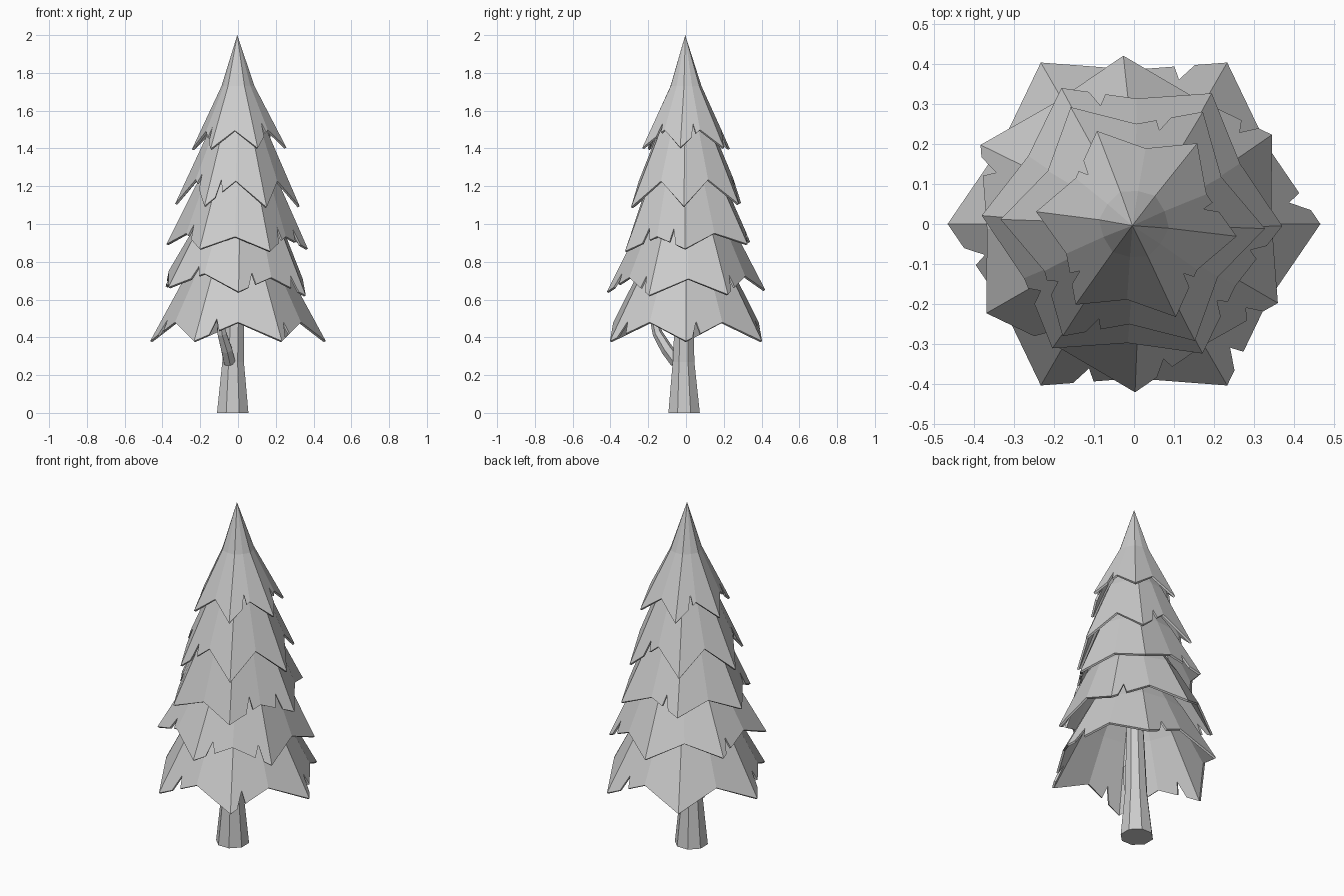
import bpy, bmesh
from math import sin, cos, radians, pi
from mathutils import Vector

cube = bpy.data.objects.get("Cube")
if cube:
    bpy.data.objects.remove(cube, do_unlink=True)

# One plain colour for the whole tree
GREY = (0.6, 0.6, 0.6, 1)
grey = bpy.data.materials.new("plain_grey")
grey.use_nodes = True
grey.diffuse_color = GREY
grey.node_tree.nodes["Principled BSDF"].inputs["Base Color"].default_value = GREY


def make_object(name, bm):
    bmesh.ops.recalc_face_normals(bm, faces=bm.faces)
    mesh = bpy.data.meshes.new(name)
    bm.to_mesh(mesh)
    bm.free()
    mesh.materials.append(grey)
    obj = bpy.data.objects.new(name, mesh)
    bpy.context.collection.objects.link(obj)
    return obj


def polar(centre, angle, radius, z):
    a = radians(angle)
    return Vector((centre[0] + radius * cos(a), centre[1] + radius * sin(a), z))


def foliage_tier(name, centre, turn, tip, valley, waist, apex, tilt, notches):
    """Star-edged cone shell; tip, valley and waist are (radius, height)."""
    bm = bmesh.new()
    rim, mid = [], []
    for k in range(12):
        p = polar(centre, turn + 30 * k, *(valley if k % 2 else tip))
        p.z += tilt[0] * p.x + tilt[1] * p.y
        rim.append(p)
        mid.append(polar((0, 0), turn + 30 * k, waist[0] * (0.94 if k % 2 else 1), waist[1]))
    rim_verts = [bm.verts.new(p) for p in rim]
    mid_verts = [bm.verts.new(p) for p in mid]
    top = bm.verts.new((-0.004, -0.004, apex))
    for k in range(12):
        n = (k + 1) % 12
        lower = [rim_verts[k]]
        # Torn V notches cut into the hanging edge
        for angle in notches:
            seg, t = divmod((angle - turn) % 360, 30)
            if seg == k:
                t = min(max(t / 30, 0.25), 0.75)
                edge = rim[k].lerp(rim[n], t)
                inner = edge.lerp(mid[k].lerp(mid[n], t), 0.24)
                for p in (rim[k].lerp(rim[n], t - 0.12), inner, rim[k].lerp(rim[n], t + 0.1)):
                    lower.append(bm.verts.new(p))
        bm.faces.new(lower + [rim_verts[n], mid_verts[n], mid_verts[k]])
        bm.faces.new((mid_verts[k], mid_verts[n], top))
    obj = make_object(name, bm)
    shell = obj.modifiers.new("thickness", 'SOLIDIFY')
    shell.thickness = 0.012
    shell.offset = -1


def tapered_tube(name, sections, sides):
    """Faceted tube through (centre, radius) sections, level or facing the path."""
    bm = bmesh.new()
    rings = []
    for i, (c, r) in enumerate(sections):
        before = Vector(sections[max(i - 1, 0)][0])
        after = Vector(sections[min(i + 1, len(sections) - 1)][0])
        along = (after - before).normalized() if sides < 8 else Vector((0, 0, 1))
        u = along.cross(Vector((0, 1, 0))).normalized()
        v = along.cross(u)
        rings.append([bm.verts.new(Vector(c) + r * (u * cos(a) + v * sin(a)))
                      for a in [2 * pi * (j + 0.5) / sides for j in range(sides)]])
    for low, high in zip(rings, rings[1:]):
        for j in range(sides):
            n = (j + 1) % sides
            bm.faces.new((low[j], low[n], high[n], high[j]))
    bm.faces.new(rings[0])
    bm.faces.new(rings[-1])
    return make_object(name, bm)


# Five overlapping foliage tiers, lowest first
foliage_tier("foliage_bottom", (0, 0), 0, (0.465, 0.38), (0.385, 0.48), (0.28, 0.72), 1.15,
             (0, 0), (9, 74, 193, 254, 309))
foliage_tier("foliage_lower", (-0.012, 0), 32, (0.42, 0.645), (0.355, 0.73), (0.26, 0.96), 1.35,
             (-0.06, 0.01), (41, 160, 237, 285, 323))
foliage_tier("foliage_middle", (-0.005, 0.008), -2, (0.375, 0.88), (0.305, 0.95), (0.215, 1.22), 1.55,
             (-0.03, 0.06), (104, 216, 318, 345))
foliage_tier("foliage_upper", (-0.003, 0), -2, (0.33, 1.1), (0.25, 1.235), (0.16, 1.48), 1.75,
             (-0.02, 0.03), (76, 216, 252))
foliage_tier("foliage_top", (0.006, 0), -7, (0.252, 1.4), (0.19, 1.495), (0.088, 1.73), 2.0,
             (0.02, 0), (14, 137, 218, 322))

# Trunk and the bent side branch
tapered_tube("trunk", [((-0.028, -0.01, 0), 0.09), ((-0.026, -0.013, 0.27), 0.062),
                       ((-0.015, -0.008, 0.6), 0.05), ((0, 0, 1.0), 0.03)], 8)
tapered_tube("branch", [((-0.045, -0.05, 0.27), 0.035), ((-0.06, -0.1, 0.335), 0.033),
                        ((-0.085, -0.15, 0.42), 0.027), ((-0.1, -0.18, 0.53), 0.018)], 6)
